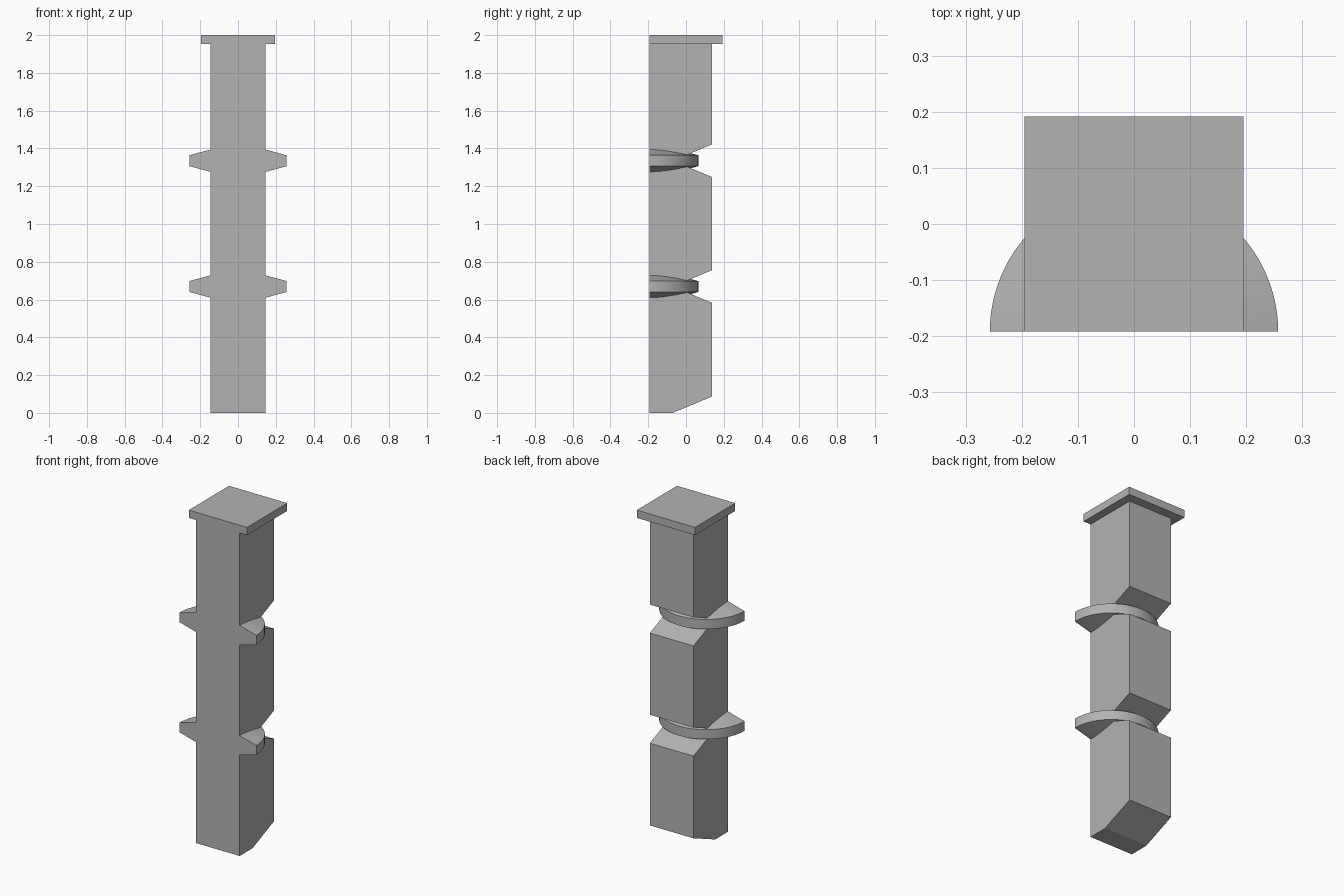
import bpy, bmesh
from math import pi, sin, cos, radians

cube = bpy.data.objects.get("Cube")
if cube:
    bpy.data.objects.remove(cube, do_unlink=True)

stone = bpy.data.materials.new("stone_grey")
stone.use_nodes = True
GREY = (0.45, 0.45, 0.45, 1)
stone.diffuse_color = GREY
stone.node_tree.nodes["Principled BSDF"].inputs["Base Color"].default_value = GREY

FRONT, BACK = -0.192, 0.137     # body depth
HALF = 0.146                    # body half width
CAP_Z = 1.953                   # underside of the cap
KNEE = -0.07                    # depth of the notch points
RISE = 0.086                    # half height of a notch
BANDS = (0.669, 1.335)          # heights of notches and collars


def loft(name, loops):
    """Skin a row of closed point loops and cap both ends."""
    bm = bmesh.new()
    rows = [[bm.verts.new(p) for p in loop] for loop in loops]
    for a, b in zip(rows, rows[1:]):
        for i in range(len(a)):
            j = (i + 1) % len(a)
            bm.faces.new((a[i], a[j], b[j], b[i]))
    bm.faces.new(rows[0])
    bm.faces.new(rows[-1])
    bmesh.ops.recalc_face_normals(bm, faces=bm.faces)
    mesh = bpy.data.meshes.new(name)
    bm.to_mesh(mesh)
    bm.free()
    mesh.materials.append(stone)
    obj = bpy.data.objects.new(name, mesh)
    bpy.context.collection.objects.link(obj)
    return obj


# Post: side profile with a bevelled foot and two V notches in the back
profile = [(FRONT, CAP_Z), (FRONT, 0), (KNEE, 0), (BACK, RISE)]
for z in BANDS:
    profile += [(BACK, z - RISE), (KNEE, z), (BACK, z + RISE)]
profile.append((BACK, CAP_Z))
loft("post", [[(x, y, z) for y, z in profile] for x in (-HALF, HALF)])

# Cap: square slab flush with the front
loft("cap", [[(x, y, z) for x, y in ((-0.195, FRONT), (0.195, FRONT),
                                     (0.195, 0.192), (-0.195, 0.192))]
             for z in (CAP_Z, 2.0)])

# Collars: tapered half rings set into the notches
STEPS = 48
section = [(HALF, 0.059), (0.257, 0.029), (0.257, -0.029), (HALF, -0.059)]
for label, height in zip(("lower", "upper"), BANDS):
    angles = [pi * i / STEPS for i in range(STEPS + 1)]
    ring = loft(label + "_collar",
                [[(r * cos(a), FRONT + r * sin(a), height + z) for r, z in section]
                 for a in angles])
    bpy.ops.object.select_all(action='DESELECT')
    ring.select_set(True)
    bpy.context.view_layer.objects.active = ring
    bpy.ops.object.shade_smooth_by_angle(angle=radians(12))
